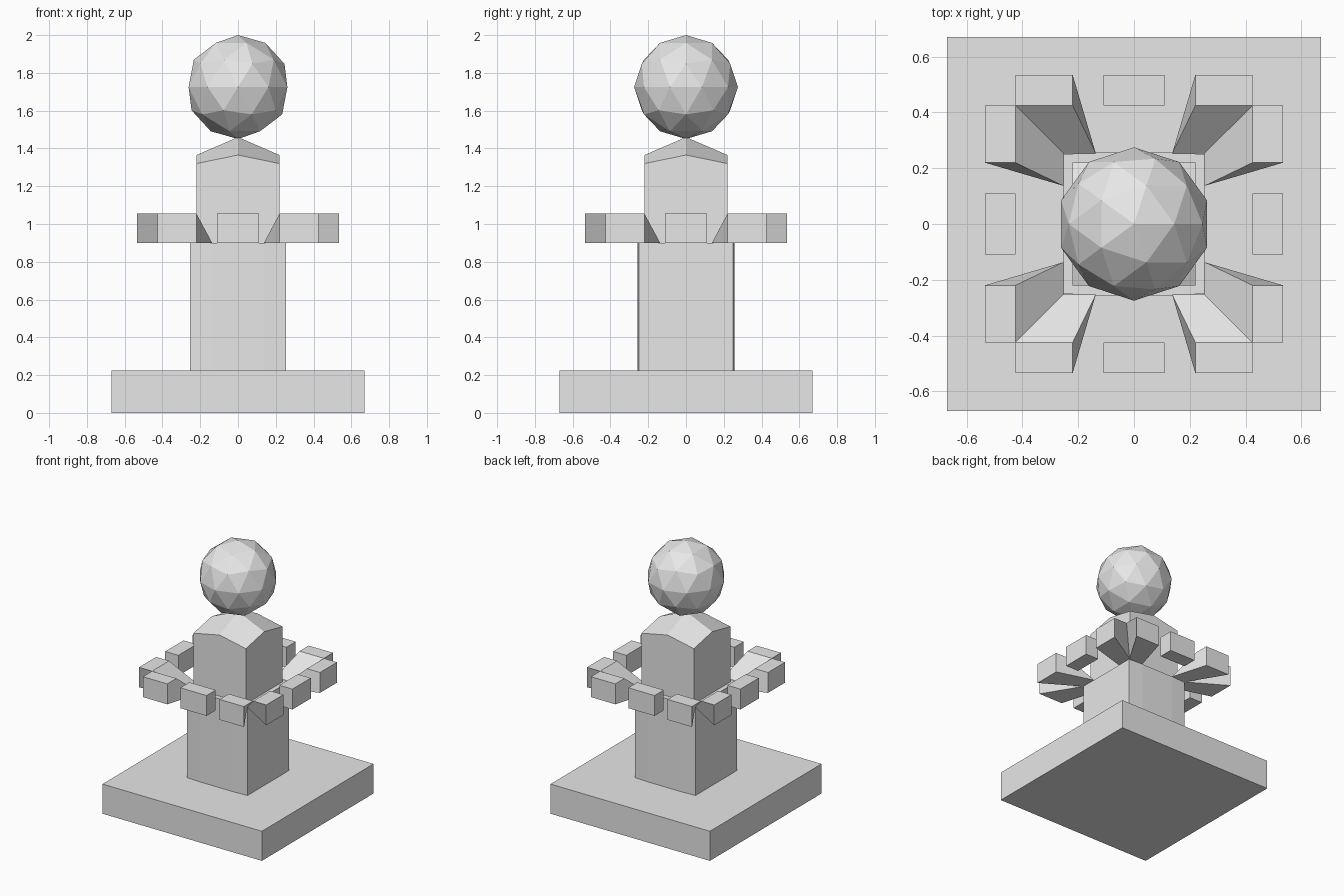
import bpy, bmesh
from math import pi
from mathutils import Matrix, Vector

cube = bpy.data.objects.get("Cube")
if cube:
    bpy.data.objects.remove(cube, do_unlink=True)

stone = bpy.data.materials.new("grey_stone")
stone.use_nodes = True
stone.diffuse_color = (0.8, 0.8, 0.8, 1)
stone.node_tree.nodes["Principled BSDF"].inputs["Base Color"].default_value = (0.8, 0.8, 0.8, 1)


def finish(name, bm):
    bmesh.ops.recalc_face_normals(bm, faces=bm.faces)
    mesh = bpy.data.meshes.new(name)
    bm.to_mesh(mesh)
    bm.free()
    mesh.materials.append(stone)
    obj = bpy.data.objects.new(name, mesh)
    bpy.context.collection.objects.link(obj)
    return obj


def box(name, low, high):
    bm = bmesh.new()
    bmesh.ops.create_cube(bm, size=1)
    low, high = Vector(low), Vector(high)
    for v in bm.verts:
        v.co = (low + high) / 2 + v.co * (high - low)
    return finish(name, bm)


def solid(name, points, faces):
    bm = bmesh.new()
    verts = [bm.verts.new(p) for p in points]
    for f in faces:
        bm.faces.new([verts[i] for i in f])
    return finish(name, bm)


# Square plinth
box("base", (-0.67, -0.67, 0), (0.67, 0.67, 0.225))

# Lower column, its front and back very slightly bowed
half = [(0.255, 0.25), (0.137, 0.256), (-0.137, 0.256), (-0.255, 0.25)]
outline = half + [(-x, -y) for x, y in half]
bm = bmesh.new()
floor = bm.faces.new([bm.verts.new((x, y, 0.225)) for x, y in outline])
wall = bmesh.ops.extrude_face_region(bm, geom=[floor])
bmesh.ops.translate(bm, vec=(0, 0, 0.675),
                    verts=[g for g in wall["geom"] if isinstance(g, bmesh.types.BMVert)])
finish("lower_column", bm)

# Upper column with a four-facet cap: low corners, higher mid-edges, peak
W = 0.22
rim = [(-1, -1), (0, -1), (1, -1), (1, 0), (1, 1), (0, 1), (-1, 1), (-1, 0)]
corners = rim[::2]
points = [(x * W, y * W, 1.32 if x and y else 1.365) for x, y in rim]
points += [(x * W, y * W, 0.9) for x, y in corners] + [(0, 0, 1.46)]
faces = [(8, 9, 10, 11)]
for i in range(4):
    a, n = 2 * i, (2 * i + 2) % 8
    faces.append((8 + i, 8 + (i + 1) % 4, n, a + 1, a))
    faces.append((a, a + 1, 12, (a - 1) % 8))
solid("upper_column", points, faces)

# Crown ring: floating middle blocks and wedges rising to the corners
LOW, TOP, INNER, OUTER = 0.9, 1.055, 0.425, 0.535
wedge_faces = [(0, 1, 3, 2), (2, 3, 5, 4), (4, 5, 7, 6), (0, 1, 7, 6),
               (0, 2, 4, 6), (1, 3, 5, 7)]
for side, turn in (("back", 0), ("left", -1), ("front", 2), ("right", 1)):
    spin = Matrix.Rotation(turn * pi / 2, 4, "Z")
    block = box(side + "_middle_block", (-0.11, INNER, LOW), (0.11, OUTER, TOP))
    block.data.transform(spin)
    for s, end in ((1, "first"), (-1, "second")):
        pts = []
        for x0, x1, y, z in ((0.137, 0.255, 0.253, LOW), (0.22, INNER, INNER, TOP),
                             (0.22, INNER, OUTER, TOP), (0.22, INNER, OUTER, LOW)):
            pts += [(s * x0, y, z), (s * x1, y, z)]
        wedge = solid(f"{side}_{end}_wedge", pts, wedge_faces)
        wedge.data.transform(spin)

# Faceted ball on the peak
bm = bmesh.new()
bmesh.ops.create_icosphere(bm, subdivisions=2, radius=0.275)
bmesh.ops.translate(bm, verts=bm.verts, vec=(0, 0, 1.725))
finish("ball", bm)
